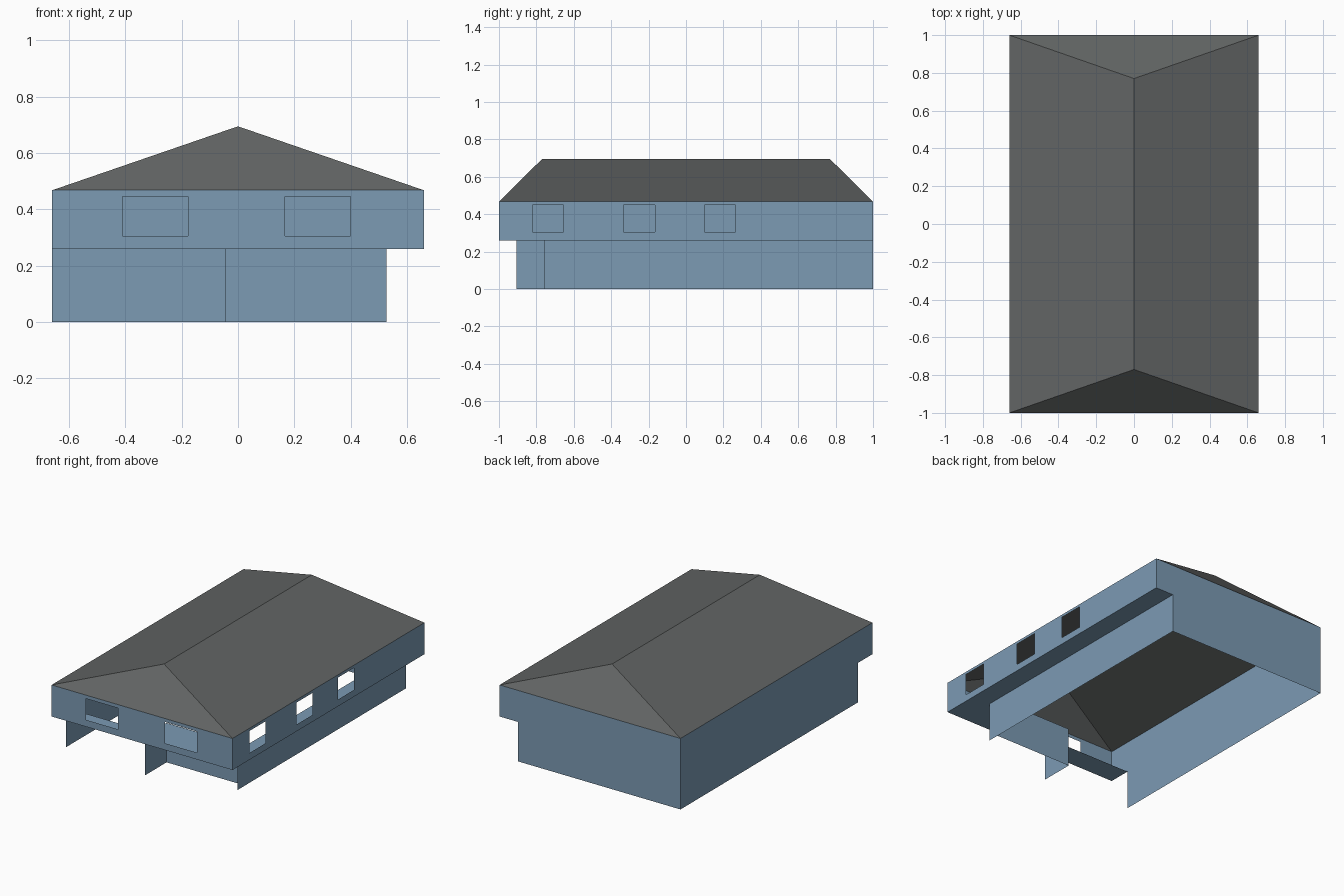
import bpy

if "Cube" in bpy.data.objects:
    bpy.data.objects.remove(bpy.data.objects["Cube"])

W, D = 0.66, 1.0            # half width and half depth of the upper floor
FLOOR, EAVE, RIDGE = 0.26, 0.468, 0.695
RIGHT, MID = 0.527, -0.045  # lower right wall and porch partition (x)
LEFT_FRONT, DOOR = -0.85, -0.68


def material(name, rgb):
    m = bpy.data.materials.new(name)
    m.diffuse_color = (*rgb, 1)
    m.use_nodes = True
    m.node_tree.nodes["Principled BSDF"].inputs["Base Color"].default_value = m.diffuse_color
    return m


blue = material("blue_siding", (0.20, 0.325, 0.455))
grey = material("grey_roof", (0.12, 0.127, 0.126))


def mesh(name, verts, faces, mat):
    me = bpy.data.meshes.new(name)
    me.from_pydata(verts, [], faces)
    me.materials.append(mat)
    ob = bpy.data.objects.new(name, me)
    bpy.context.collection.objects.link(ob)
    return ob


def wall(name, a, b, z0, z1):
    """Thin vertical wall from plan point a to b, facing right of travel."""
    mesh(name, [(*a, z0), (*b, z0), (*b, z1), (*a, z1)], [(0, 1, 2, 3)], blue)


def window_wall(name, place, ends, windows, sill, head):
    """Grid wall with openings left out; place maps (u, z) to a point."""
    us = sorted([*ends] + [u for w in windows for u in w])
    zs = [FLOOR, sill, head, EAVE]
    n = len(us)
    verts = [place(u, z) for z in zs for u in us]
    faces = []
    for r in range(3):
        for c in range(n - 1):
            if r == 1 and (us[c], us[c + 1]) in windows:
                continue
            i = r * n + c
            faces.append((i, i + 1, i + 1 + n, i + n))
    mesh(name, verts, faces, blue)


# Upper storey walls with open windows
window_wall("upper_front_wall", lambda u, z: (u, -D, z), (-W, W),
            [(-0.41, -0.177), (0.167, 0.40)], 0.305, 0.445)
window_wall("upper_right_wall", lambda u, z: (W, u, z), (-D, D),
            [(-0.822, -0.655), (-0.333, -0.165), (0.098, 0.265)], 0.305, 0.45)
wall("upper_left_wall", (-W, D), (-W, -D), FLOOR, EAVE)
wall("upper_back_wall", (W, D), (-W, D), FLOOR, EAVE)

# Ground storey walls
wall("lower_left_wall", (-W, D), (-W, LEFT_FRONT), 0, FLOOR)
wall("lower_back_wall", (RIGHT, D), (-W, D), 0, FLOOR)
wall("lower_right_wall", (RIGHT, -0.757), (RIGHT, D), 0, FLOOR)
wall("lower_front_wall", (MID, DOOR), (RIGHT, DOOR), 0, FLOOR)
wall("porch_partition", (MID, DOOR), (MID, -0.907), 0, FLOOR)


# Soffits under the overhanging upper storey
def soffit(name, x0, x1, y0, y1):
    mesh(name, [(x0, y0, FLOOR), (x0, y1, FLOOR), (x1, y1, FLOOR), (x1, y0, FLOOR)],
         [(0, 1, 2, 3)], blue)


soffit("front_left_soffit", -W, MID, -D, LEFT_FRONT)
soffit("front_right_soffit", MID, RIGHT, -D, DOOR)
soffit("right_soffit", RIGHT, W, -D, D)

# Hipped roof
R = 0.77
mesh("hip_roof",
     [(-W, -D, EAVE), (W, -D, EAVE), (W, D, EAVE), (-W, D, EAVE),
      (0, -R, RIDGE), (0, R, RIDGE)],
     [(0, 1, 4), (1, 2, 5, 4), (2, 3, 5), (3, 0, 4, 5)], grey)
